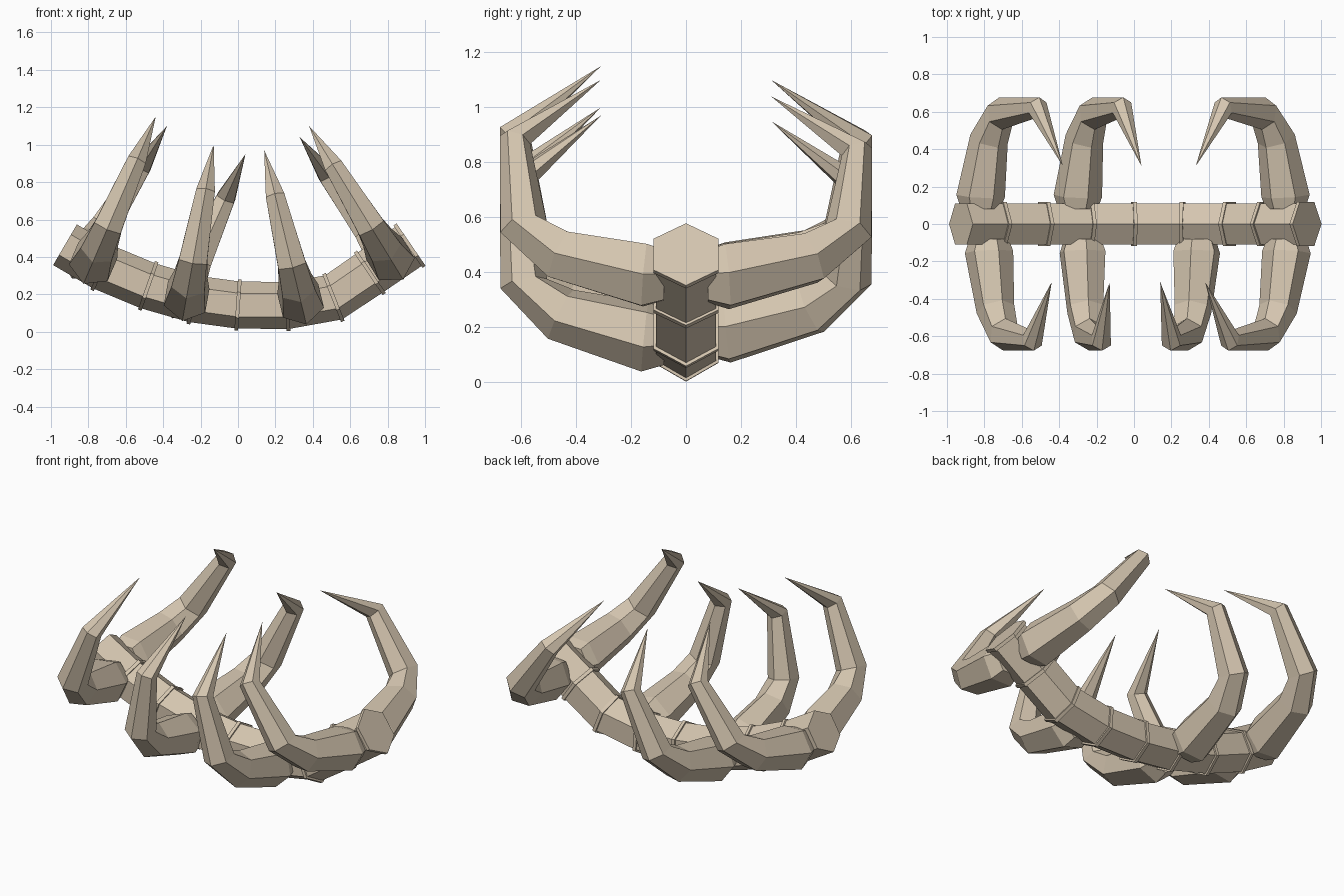
import bpy, bmesh, math
from mathutils import Vector

if "Cube" in bpy.data.objects:
    bpy.data.objects.remove(bpy.data.objects["Cube"])

bone = bpy.data.materials.new("bone")
bone.diffuse_color = (0.66, 0.56, 0.43, 1)
bone.use_nodes = True
bone.node_tree.nodes["Principled BSDF"].inputs["Base Color"].default_value = bone.diffuse_color
Y = Vector((0, 1, 0))


def hexagon(center, point_dir, side_dir, r):
    """Six points, one of them along point_dir."""
    return [center + r * (math.cos(i * math.pi / 3) * point_dir + math.sin(i * math.pi / 3) * side_dir)
            for i in range(6)]


def loft(name, rings, tip=None):
    """Skin a row of hexagons, ending in a cap or a sharp tip."""
    bm = bmesh.new()
    rows = [[bm.verts.new(p) for p in ring] for ring in rings]
    for a, b in zip(rows, rows[1:]):
        for i in range(6):
            j = (i + 1) % 6
            bm.faces.new((a[i], a[j], b[j], b[i]))
    bm.faces.new(rows[0])
    if tip is None:
        bm.faces.new(rows[-1])
    else:
        t = bm.verts.new(tip)
        for i in range(6):
            bm.faces.new((rows[-1][i], rows[-1][(i + 1) % 6], t))
    bmesh.ops.recalc_face_normals(bm, faces=bm.faces)
    mesh = bpy.data.meshes.new(name)
    bm.to_mesh(mesh)
    bm.free()
    mesh.materials.append(bone)
    ob = bpy.data.objects.new(name, mesh)
    bpy.context.collection.objects.link(ob)


# Spine: curved row of hexagonal vertebrae with a thin collar at each joint
path = [Vector((x, 0, z)) for x, z in
        [(-0.925, 0.465), (-0.72, 0.345), (-0.48, 0.245), (-0.237, 0.175), (0, 0.143),
         (0.26, 0.14), (0.51, 0.183), (0.705, 0.315), (0.917, 0.46)]]
spine_rings = []
for i, p in enumerate(path):
    t = (path[min(i + 1, 8)] - path[max(i - 1, 0)]).normalized()
    up = Vector((-t.z, 0, t.x))
    spine_rings.append(hexagon(p, up, Y, 0.126))
    if i:
        loft("spine_collar", [hexagon(p + t * d, up, Y, 0.137) for d in (-0.01, 0.01)])
for a, b in zip(spine_rings, spine_rings[1:]):
    loft("vertebra", [a, b])

# Ribs: distance out, height, radius, and outward direction of each hexagon
profile = [(0.08, 0.0, 0.105, (0, -1)), (0.15, 0.0, 0.13, (0.1, -1)),
           (0.455, 0.085, 0.103, (0.45, -0.87)), (0.59, 0.20, 0.087, (0.97, -0.2)),
           (0.622, 0.575, 0.058, (0.95, 0.3))]
TIP_OUT, TIP_H = 0.31, 0.83


def rib(name, side, base_x, base_z, tip_x, tip_z):
    base = Vector((base_x, 0, base_z))
    lean = Vector((tip_x, 0, tip_z)) - base
    up, out = lean.normalized(), Y * side
    across = up.cross(out)
    rings = []
    for y, h, r, (ny, nh) in profile:
        n = (out * ny + up * nh).normalized()
        rings.append(hexagon(base + out * y + lean * (h / TIP_H), n, across, r))
    loft(name, rings, base + lean + out * TIP_OUT)


# Four front ribs, three back ribs (one is missing)
for args in [(-0.775, 0.375, -0.44, 1.15), (-0.275, 0.185, -0.13, 1.0),
             (0.335, 0.165, 0.14, 0.97), (0.815, 0.39, 0.38, 1.10)]:
    rib("front_rib", -1, *args)
for args in [(-0.82, 0.395, -0.38, 1.10), (-0.30, 0.19, 0.04, 0.95), (0.81, 0.385, 0.33, 1.04)]:
    rib("back_rib", 1, *args)
